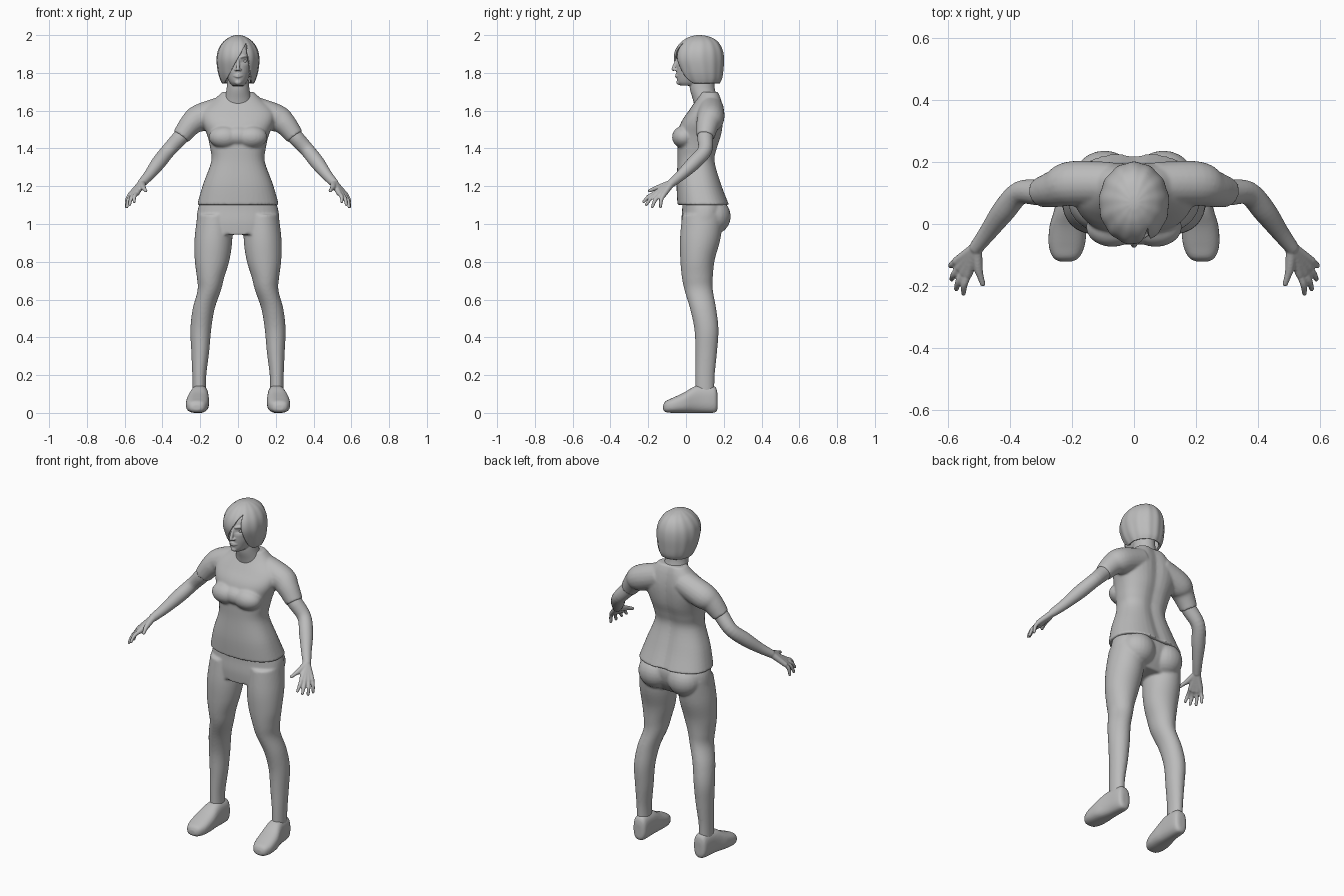
import bpy, bmesh, math
from mathutils import Vector, Matrix

if "Cube" in bpy.data.objects:
    bpy.data.objects.remove(bpy.data.objects["Cube"])

grey = bpy.data.materials.new("plain_grey")
grey.use_nodes = True
grey.diffuse_color = (0.5, 0.5, 0.5, 1)
grey.node_tree.nodes["Principled BSDF"].inputs["Base Color"].default_value = (0.5, 0.5, 0.5, 1)


def refine(rows, steps=5):
    """Smooth in-between rows through the given rows."""
    out = []
    for i in range(len(rows) - 1):
        a, b, c, d = (rows[min(max(j, 0), len(rows) - 1)] for j in range(i - 1, i + 3))
        for k in range(steps):
            t = k / steps
            out.append([0.5 * (2 * q + (r - p) * t + (2 * p - 5 * q + 4 * r - s) * t * t
                               + (3 * q - p - 3 * r + s) * t ** 3)
                        for p, q, r, s in zip(a, b, c, d)])
    return out + [list(rows[-1])]


def loft(bm, rings, power=2.0, ripple=0.0, n=40):
    """Skin a closed tube over (centre, u, v) rings."""
    loops = []
    for centre, u, v in rings:
        loop = []
        for k in range(n):
            a = math.tau * k / n
            c, s = math.cos(a), math.sin(a)
            w = 1 + ripple * math.sin(a * 13)
            cu = math.copysign(abs(c) ** (2 / power), c) * w
            sv = math.copysign(abs(s) ** (2 / power), s) * w
            loop.append(bm.verts.new(centre + u * cu + v * sv))
        loops.append(loop)
    for a, b in zip(loops, loops[1:]):
        for k in range(n):
            j = (k + 1) % n
            bm.faces.new((a[k], a[j], b[j], b[k]))
    bm.faces.new(loops[0])
    bm.faces.new(loops[-1])


def stack(bm, rows, side=1, **kw):
    """Horizontal sections: z, centre x, half width, front y, back y."""
    loft(bm, [(Vector((side * x, (f + b) / 2, z)), Vector((w, 0, 0)), Vector((0, (b - f) / 2, 0)))
              for z, x, w, f, b in refine(rows)], **kw)


def ball(bm, centre, size, side=1):
    x, y, z = centre
    m = Matrix.Translation((side * x, y, z)) @ Matrix.Diagonal((*size, 1))
    bmesh.ops.create_uvsphere(bm, u_segments=24, v_segments=14, radius=1, matrix=m)


def limb(bm, rows, side=1, rounded=True):
    """Round tube through points: x, y, z, radius."""
    rows = [(side * x, y, z, r) for x, y, z, r in refine(rows)]
    pts = [Vector(r[:3]) for r in rows]
    whole = pts[-1] - pts[0]
    axis = min(range(3), key=lambda i: abs(whole[i]))
    ref = Vector([float(i == axis) for i in range(3)])
    rings = []
    for i, p in enumerate(pts):
        t = pts[min(i + 1, len(pts) - 1)] - pts[max(i - 1, 0)]
        u = t.cross(ref).normalized()
        v = t.cross(u).normalized()
        rings.append((p, u * rows[i][3], v * rows[i][3]))
    loft(bm, rings, n=20)
    if rounded:
        for i in (0, -1):
            ball(bm, pts[i], [rows[i][3]] * 3)


def finish(name, bm, voxel=0, smooth=3):
    """Make the object, optionally melting its pieces into one skin."""
    if voxel:
        bmesh.ops.recalc_face_normals(bm, faces=bm.faces)
    for f in bm.faces:
        f.smooth = True
    mesh = bpy.data.meshes.new(name)
    bm.to_mesh(mesh)
    bm.free()
    mesh.materials.append(grey)
    ob = bpy.data.objects.new(name, mesh)
    bpy.context.collection.objects.link(ob)
    if voxel:
        m = ob.modifiers.new("melt", 'REMESH')
        m.mode, m.voxel_size, m.use_smooth_shade = 'VOXEL', voxel, True
        m = ob.modifiers.new("soften", 'SMOOTH')
        m.factor, m.iterations = 0.5, smooth
    return ob


SIDES = ((1, "left"), (-1, "right"))

# Shirt: trunk, bust and short sleeves
bm = bmesh.new()
stack(bm, [(1.10, 0, .217, -.045, .232), (1.21, 0, .185, -.05, .19), (1.33, 0, .142, -.045, .157),
           (1.40, 0, .147, -.045, .168), (1.47, 0, .163, -.045, .19), (1.54, 0, .19, -.025, .2),
           (1.60, 0, .19, .015, .2), (1.66, 0, .125, .055, .19), (1.70, 0, .083, .075, .175)], power=2.4)
for v in bm.verts:
    if v.co.y > .1:  # spine groove
        v.co.y -= .012 * math.exp(-(v.co.x / .035) ** 2)
for s, _ in SIDES:
    ball(bm, (.07, -.01, 1.46), (.085, .064, .06), s)
    limb(bm, [(.07, .13, 1.61, .07), (.2, .13, 1.562, .073), (.25, .115, 1.528, .061),
              (.302, .102, 1.462, .048)], s, rounded=False)
ball(bm, (0, -.01, 1.465), (.09, .058, .055))
finish("shirt", bm, .007, 4)

# Trousers: hips, seat and legs
bm = bmesh.new()
stack(bm, [(1.14, 0, .19, -.02, .19), (1.08, 0, .212, -.02, .212), (1.01, 0, .218, -.025, .2),
           (.945, 0, .2, -.022, .16)], power=2.3)
for s, _ in SIDES:
    ball(bm, (.095, .145, 1.04), (.1, .092, .095), s)
    stack(bm, [(1.05, .125, .09, -.02, .2), (.92, .13, .1, -.032, .182), (.81, .137, .092, -.03, .152),
               (.72, .145, .073, -.022, .142), (.65, .152, .062, -.008, .142), (.55, .182, .058, .022, .16),
               (.44, .197, .055, .045, .172), (.32, .2, .047, .05, .164), (.2, .205, .037, .05, .152),
               (.11, .205, .035, .05, .15)], s)
finish("trousers", bm, .007, 4)

# Shoes: sections from toe to heel (y, centre x, half width, low z, top z)
for s, side in SIDES:
    bm = bmesh.new()
    rows = refine([(-.121, .22, .02, .015, .04), (-.108, .219, .042, .004, .062), (-.07, .217, .058, 0, .08),
                   (-.01, .213, .06, 0, .108), (.04, .207, .052, 0, .138), (.08, .203, .047, 0, .147),
                   (.14, .2, .042, 0, .144), (.16, .2, .034, .006, .13), (.167, .2, .018, .02, .1)])
    loft(bm, [(Vector((s * x, y, (lo + hi) / 2)), Vector((w, 0, 0)), Vector((0, 0, (hi - lo) / 2)))
              for y, x, w, lo, hi in rows], power=2.6)
    finish(side + "_shoe", bm, .006, 2)

# Arms with hands
wrist = (.508, -.075, 1.218)
fingers = [((.535, -.162, 1.163), (.55, -.224, 1.118)), ((.55, -.155, 1.156), (.573, -.21, 1.103)),
           ((.564, -.14, 1.151), (.588, -.178, 1.091)), ((.573, -.12, 1.152), (.592, -.135, 1.09))]
for s, side in SIDES:
    bm = bmesh.new()
    limb(bm, [(.25, .112, 1.52, .04), (.302, .102, 1.462, .042), (.368, .1, 1.39, .038),
              (.42, .043, 1.325, .038), (.47, -.025, 1.26, .029), (*wrist, .023)], s)
    for base, tip in fingers:
        limb(bm, [(*wrist, .019), (*base, .014)], s)
        mid = (Vector(base) + Vector(tip)) / 2 + Vector((.005, -.004, .006))
        limb(bm, [(*base, .0115), (*mid, .0105), (*tip, .008)], s)
    limb(bm, [(*wrist, .018), (.503, -.14, 1.195, .015), (.496, -.168, 1.186, .011),
              (.488, -.193, 1.176, .009)], s)
    finish(side + "_arm", bm, .0045, 2)

# Head, neck and facial features
bm = bmesh.new()
stack(bm, [(1.732, 0, .028, -.028, .06), (1.75, 0, .045, -.045, .1), (1.785, 0, .062, -.05, .13),
           (1.82, 0, .073, -.052, .16), (1.87, 0, .08, -.05, .172), (1.93, 0, .073, -.03, .16),
           (1.97, 0, .04, .02, .12)])
for v in bm.verts:  # eye sockets
    if v.co.y < .02:
        d = ((abs(v.co.x) - .033) / .018) ** 2 + ((v.co.z - 1.862) / .012) ** 2
        v.co.y += .011 * math.exp(-d)
stack(bm, [(1.60, 0, .085, .05, .17), (1.66, 0, .072, .036, .165), (1.72, 0, .06, .02, .152),
           (1.79, 0, .056, .02, .147)])
limb(bm, [(0, -.046, 1.872, .008), (0, -.06, 1.84, .009), (0, -.067, 1.82, .01)])
for z, r in ((1.79, .0055), (1.78, .0065)):  # lips
    limb(bm, [(-.023, -.043, 1.784, .003), (0, -.052, z, r), (.023, -.043, 1.784, .003)])
ball(bm, (0, -.037, 1.75), (.018, .014, .014))
for s, _ in SIDES:
    ball(bm, (.011, -.055, 1.817), (.008, .011, .007), s)
    limb(bm, [(.014, -.046, 1.883, .006), (.035, -.038, 1.889, .007), (.056, -.022, 1.884, .005)], s)
finish("head", bm, .0035, 2)
for s, side in SIDES:
    bm = bmesh.new()
    ball(bm, (.033, -.021, 1.862), (.014, .014, .012), s)
    finish(side + "_eye", bm)

# Bobbed hair with a swept fringe; the face opening is cut by two slanted planes
bm = bmesh.new()
stack(bm, [(1.745, 0, .085, -.005, .178), (1.77, 0, .096, -.025, .19), (1.81, 0, .107, -.045, .196),
           (1.87, 0, .113, -.065, .2), (1.92, 0, .105, -.058, .193), (1.96, 0, .082, -.03, .172),
           (1.985, 0, .052, .005, .14), (1.997, 0, .024, .04, .1), (2.0, 0, .006, .06, .075)],
      ripple=.012, n=104)
bmesh.ops.recalc_face_normals(bm, faces=bm.faces)
top = Vector((.045, 0, 1.96))
cuts = []
for low, sign in (((-.07, 0, 1.75), 1), ((.07, 0, 1.76), -1)):
    line = top - Vector(low)
    normal = Vector((line.z, 0, -line.x)).normalized() * sign
    cuts.append(normal)
    bmesh.ops.bisect_plane(bm, geom=bm.verts[:] + bm.edges[:] + bm.faces[:],
                           plane_co=top, plane_no=normal)
gone = []
for f in bm.faces:
    c = f.calc_center_median()
    opening = c.y < .05 and all((c - top).dot(normal) > 0 for normal in cuts)
    if opening or (f.normal.z < -.9 and c.z < 1.75):
        gone.append(f)
bmesh.ops.delete(bm, geom=gone, context='FACES')
hair = finish("hair", bm)
m = hair.modifiers.new("thickness", 'SOLIDIFY')
m.thickness = .012
